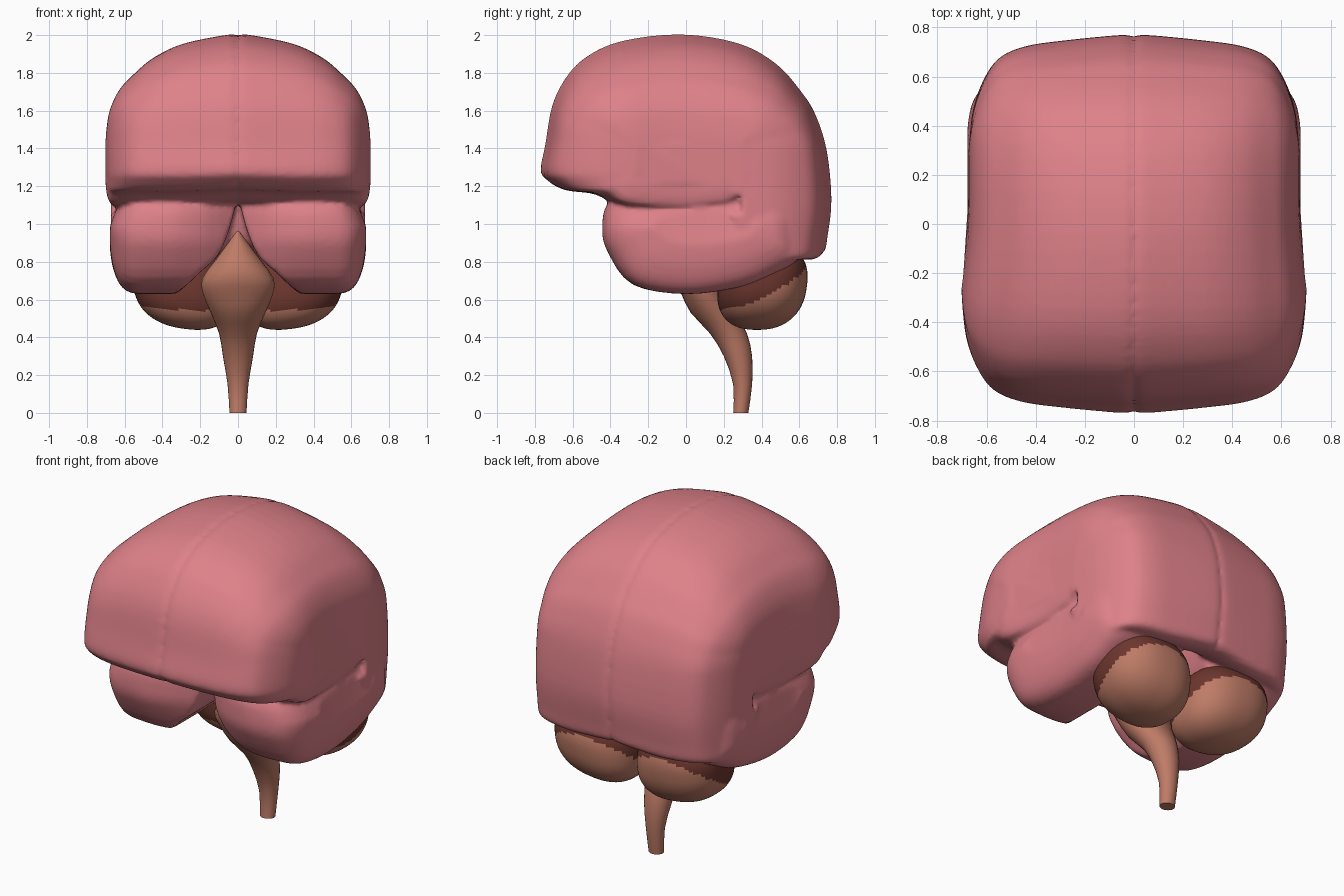
import bpy, bmesh, math

if "Cube" in bpy.data.objects:
    bpy.data.objects.remove(bpy.data.objects["Cube"])


def material(name, rgb):
    m = bpy.data.materials.new(name)
    m.diffuse_color = (*rgb, 1)
    m.use_nodes = True
    m.node_tree.nodes["Principled BSDF"].inputs["Base Color"].default_value = m.diffuse_color
    return m


PINK = material("brain pink", (0.73, 0.22, 0.25))
TAN = material("tan", (0.52, 0.20, 0.135))
DARK = material("dark brown", (0.15, 0.037, 0.027))


def clamp(v):
    return max(0.0, min(1.0, v))


def spline(pts, closed, k=4):
    """Resample tuples along a Catmull-Rom curve."""
    n = len(pts)
    get = (lambda i: pts[i % n]) if closed else (lambda i: pts[max(0, min(n - 1, i))])
    out = []
    for i in range(n if closed else n - 1):
        for s in range(k):
            t = s / k
            out.append(tuple(
                .5 * (2 * b + (c - a) * t + (2 * a - 5 * b + 4 * c - d) * t * t
                      + (3 * b - a - 3 * c + d) * t ** 3)
                for a, b, c, d in zip(get(i - 1), get(i), get(i + 1), get(i + 2))))
    return out if closed else out + [pts[-1]]


def loft(bm, rings, first_cap=True):
    """Skin through rings of equal point count."""
    loops = [[bm.verts.new(p) for p in r] for r in rings]
    n = len(loops[0])
    for a, b in zip(loops, loops[1:]):
        for i in range(n):
            j = (i + 1) % n
            bm.faces.new((a[i], a[j], b[j], b[i]))
    if first_cap:
        bm.faces.new(loops[0])
    bm.faces.new(loops[-1])


def finish(bm, name, mats):
    bmesh.ops.recalc_face_normals(bm, faces=bm.faces[:])
    me = bpy.data.meshes.new(name)
    bm.to_mesh(me)
    bm.free()
    for m in mats:
        me.materials.append(m)
    for f in me.polygons:
        f.use_smooth = True
    ob = bpy.data.objects.new(name, me)
    bpy.context.collection.objects.link(ob)
    return ob


# Cerebrum: upper lobe and temporal lobe of one side, mirrored and fused
UPPER = [(-.77, 1.28), (-.745, 1.42), (-.71, 1.62), (-.645, 1.76), (-.54, 1.875),
         (-.35, 1.965), (-.03, 2.003), (.28, 1.955), (.48, 1.845), (.61, 1.7),
         (.685, 1.58), (.745, 1.39), (.77, 1.12), (.75, .92), (.725, .825),
         (.62, .82), (.5, .9), (.46, 1.1), (.42, 1.23), (.28, 1.12),
         (-.05, 1.085), (-.35, 1.105), (-.5, 1.16), (-.66, 1.18), (-.74, 1.23)]
# x, y scale, scale above and below z = 1.4
UPPER_STEPS = [(0, .988, .985, .95), (.05, 1, 1, .96), (.3, .97, .92, 1),
               (.46, .94, .80, 1), (.57, .88, .65, 1), (.635, .77, .53, 1),
               (.68, .62, .36, .96), (.697, .46, .18, .8), (.702, .34, .05, .6)]
TEMPORAL = [(-.4, 1.12), (-.44, .98), (-.41, .85), (-.28, .68), (0, .63),
            (.3, .67), (.48, .74), (.59, .81), (.61, .9), (.58, 1.1),
            (.4, 1.25), (-.2, 1.2)]
# x, y scale, z scale about 1.0, lowest z
TEMPORAL_STEPS = [(.008, .7, 1, 1.12), (.05, .76, 1, .96), (.11, .84, 1, .83),
                  (.2, .93, 1, .745), (.33, 1, 1, .63), (.45, 1, 1, .6),
                  (.56, .96, .99, .6), (.625, .87, .87, .6), (.665, .72, .6, .6),
                  (.68, .5, .3, .6)]


def upper_point(x, y, z, sy, up, dn):
    e = clamp((y + .4) / .45)
    width = 1 - .04 * e * e * (3 - 2 * e)      # narrower behind the brow
    y *= 1 - (1 - sy) * min(1, (abs(y) / .7) ** 1.5)
    return x * width, y, 1.4 + (z - 1.4) * (up if z > 1.4 else dn)


def temporal_point(x, y, z, sy, sz, low):
    y = .12 + (y - .12) * sy
    z = max(1 + (z - 1) * sz, low)
    pinch = .5 * max(0, z - .98) * clamp((.5 - y) / .2)   # tucks in under the fissure
    return x * (1 - pinch), y, z


bm = bmesh.new()
outline = spline(UPPER, True)
loft(bm, [[upper_point(x, y, z, sy, up, dn) for y, z in outline]
          for x, sy, up, dn in spline(UPPER_STEPS, False)], first_cap=False)
outline = spline(TEMPORAL, True)
loft(bm, [[temporal_point(x, y, z, sy, sz, low) for y, z in outline]
          for x, sy, sz, low in spline(TEMPORAL_STEPS, False)])
bmesh.ops.triangulate(bm, faces=[f for f in bm.faces if len(f.verts) > 4])
cerebrum = finish(bm, "cerebrum", [PINK])
cerebrum.modifiers.new("mirror", 'MIRROR').merge_threshold = 0.002
rm = cerebrum.modifiers.new("fuse", 'REMESH')
rm.mode = 'VOXEL'
rm.voxel_size = 0.015
rm.use_smooth_shade = True
sm = cerebrum.modifiers.new("soften", 'SMOOTH')
sm.factor = 0.5
sm.iterations = 4

# Cerebellum: two rounded lobes, dark toward the top, front and sides
bm = bmesh.new()
bmesh.ops.create_uvsphere(bm, u_segments=64, v_segments=44, radius=1)


def boxy(c):
    return math.copysign(abs(c) ** .84, c)


for v in bm.verts:
    x, y, z = (boxy(c) for c in v.co)
    tilt = .035 * x * (1 if z < 0 else 1 - z)
    v.co = (.282 + .272 * x, .405 + .235 * y + .03 * z, .67 + .225 * z + tilt)
for f in bm.faces:
    c = f.calc_center_median()
    side = ((c.x - .28) / .27) ** 2
    f.material_index = 1 if c.z > .565 + .5 * (c.y - .22) - .05 * side else 0
cerebellum = finish(bm, "cerebellum", [TAN, DARK])
cerebellum.modifiers.new("mirror", 'MIRROR')

# Brainstem: tapering bent stalk (y, z, x radius, y radius)
STEM = [(.29, 0, .045, .04), (.3, .15, .055, .05), (.275, .3, .08, .075),
        (.225, .42, .1, .098), (.145, .53, .145, .12), (.09, .63, .185, .115),
        (.07, .71, .19, .13), (.06, .81, .12, .11), (.05, .96, .008, .02)]
bm = bmesh.new()
loft(bm, [[(rx * math.cos(t), y + ry * math.sin(t), z)
           for t in (i * math.tau / 24 for i in range(24))]
          for y, z, rx, ry in spline(STEM, False, 2)])
stem = finish(bm, "brainstem", [TAN])
bpy.context.view_layer.objects.active = stem
stem.select_set(True)
bpy.ops.object.shade_smooth_by_angle(angle=math.radians(50))
